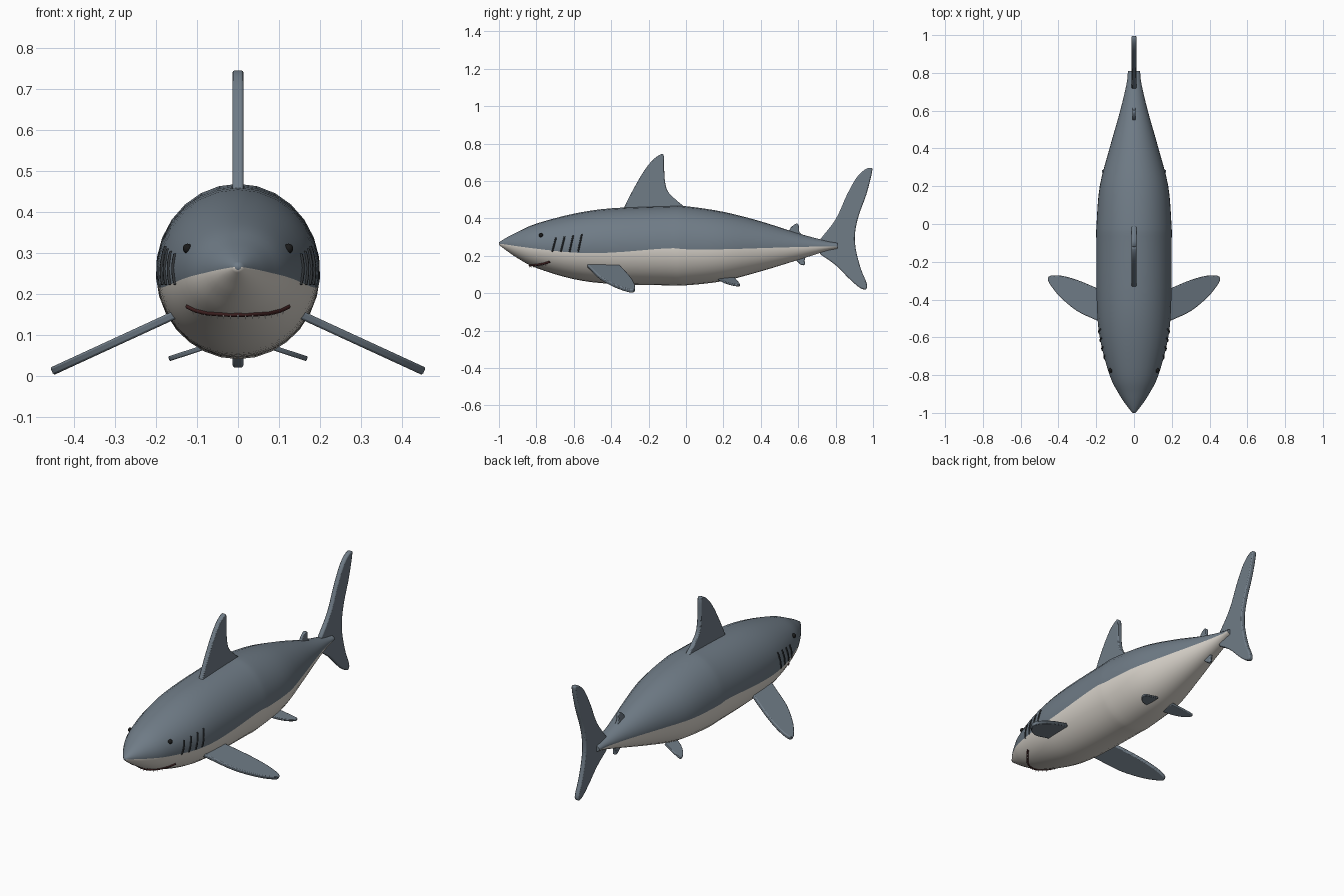
import bpy, bmesh, math
from mathutils import Vector

cube = bpy.data.objects.get("Cube")
if cube:
    bpy.data.objects.remove(cube, do_unlink=True)


def material(name, rgb, roughness=0.6):
    mat = bpy.data.materials.new(name)
    mat.use_nodes = True
    mat.diffuse_color = (*rgb, 1)
    shader = mat.node_tree.nodes["Principled BSDF"]
    shader.inputs["Base Color"].default_value = (*rgb, 1)
    shader.inputs["Roughness"].default_value = roughness
    return mat


slate = material("slate grey", (0.16, 0.2, 0.24))
cream = material("belly cream", (0.72, 0.68, 0.62))
charcoal = material("gill charcoal", (0.03, 0.035, 0.04))
black = material("eye black", (0.01, 0.01, 0.01))
maroon = material("mouth dark red", (0.05, 0.015, 0.015))
white = material("tooth white", (0.85, 0.85, 0.8))


def finish(name, bm, mats, angle=40):
    """Turn a bmesh into a smooth shaded object."""
    bmesh.ops.recalc_face_normals(bm, faces=bm.faces)
    mesh = bpy.data.meshes.new(name)
    bm.to_mesh(mesh)
    bm.free()
    for mat in mats:
        mesh.materials.append(mat)
    obj = bpy.data.objects.new(name, mesh)
    bpy.context.collection.objects.link(obj)
    bpy.ops.object.select_all(action="DESELECT")
    obj.select_set(True)
    bpy.context.view_layer.objects.active = obj
    bpy.ops.object.shade_smooth_by_angle(angle=math.radians(angle))
    return obj


def smooth_path(points, steps):
    """Catmull-Rom curve through points of any dimension."""
    pts = [Vector(p) for p in points]
    pts = [pts[0] * 2 - pts[1]] + pts + [pts[-1] * 2 - pts[-2]]
    out = []
    for a, b, c, d in zip(pts, pts[1:], pts[2:], pts[3:]):
        for i in range(steps):
            t = i / steps
            out.append((b * 2 + (c - a) * t + (a * 2 - b * 5 + c * 4 - d) * t**2
                        + (b * 3 - a - c * 3 + d) * t**3) / 2)
    return out + [pts[-2]]


# Body stations: y, top, bottom, half width, colour line height
stations = smooth_path([
    (-1, .272, .258, .008, .265), (-.96, .297, .228, .04, .26),
    (-.9, .328, .187, .08, .251), (-.8, .372, .135, .13, .238),
    (-.6, .425, .075, .182, .217), (-.4, .454, .05, .198, .217),
    (-.1, .466, .042, .2, .24), (0, .465, .042, .199, .235),
    (.2, .435, .065, .182, .235), (.4, .384, .117, .13, .241),
    (.6, .32, .178, .073, .247), (.74, .283, .222, .04, .25),
    (.81, .27, .237, .032, .251)], 4)


def section(y):
    for a, b in zip(stations, stations[1:]):
        if a[0] <= y <= b[0]:
            return a.lerp(b, (y - a[0]) / (b[0] - a[0]))
    return stations[-1]


def skin(y, z, side, lift=0.0):
    """Point on the body side at a given length and height."""
    _, top, bottom, width, _ = section(y)
    k = (z - (top + bottom) / 2) / ((top - bottom) / 2)
    return Vector((side * (width * math.sqrt(max(0, 1 - k * k)) + lift), y, z))


# Body: rings split exactly at the colour line
ARC = 14
bm = bmesh.new()
rings = []
for y, top, bottom, width, line in stations:
    mid, high = (top + bottom) / 2, (top - bottom) / 2
    start = math.asin((line - mid) / high)
    upper, lower = math.pi - 2 * start, math.pi + 2 * start
    angles = [start + upper * i / ARC for i in range(ARC)]
    angles += [start + upper + lower * i / ARC for i in range(ARC)]
    rings.append([bm.verts.new((width * math.cos(a), y, mid + high * math.sin(a)))
                  for a in angles])
for front, back in zip(rings, rings[1:]):
    for i in range(2 * ARC):
        j = (i + 1) % (2 * ARC)
        face = bm.faces.new((front[i], front[j], back[j], back[i]))
        face.material_index = 0 if i < ARC else 1
bm.faces.new(rings[0])
bm.faces.new(rings[-1])
finish("body", bm, [slate, cream], 60)


def fin(name, outline, place, normal, thickness):
    """Flat plate with a curved outline and softened rim."""
    bm = bmesh.new()
    half = Vector(normal).normalized() * thickness / 2
    verts = [bm.verts.new(Vector(place(*p)) - half) for p in smooth_path(outline, 4)]
    face = bm.faces.new(verts)
    grown = bmesh.ops.extrude_face_region(bm, geom=[face])["geom"]
    moved = [g for g in grown if isinstance(g, bmesh.types.BMVert)]
    bmesh.ops.translate(bm, verts=moved, vec=half * 2)
    obj = finish(name, bm, [slate])
    bevel = obj.modifiers.new("soft rim", "BEVEL")
    bevel.width = thickness * 0.25
    bevel.segments = 2
    bevel.limit_method = "ANGLE"
    bevel.angle_limit = math.radians(50)


def upright(y, z):
    return (0, y, z)


# Fins on the centre line
fin("dorsal_fin", [
    (-.34, .44), (-.29, .54), (-.23, .645), (-.18, .71), (-.135, .742),
    (-.118, .73), (-.115, .62), (-.1, .55), (-.06, .505), (0, .455)],
    upright, (1, 0, 0), .026)
fin("second_dorsal_fin", [
    (.54, .31), (.56, .35), (.59, .372), (.604, .36), (.605, .33), (.63, .3)],
    upright, (1, 0, 0), .018)
fin("anal_fin", [
    (.56, .21), (.59, .175), (.615, .152), (.635, .153), (.635, .18), (.65, .21)],
    upright, (1, 0, 0), .018)
fin("tail_fin", [
    (.715, .285), (.8, .395), (.86, .525), (.91, .615), (.955, .66), (.99, .67),
    (.994, .645), (.965, .53), (.925, .42), (.905, .33), (.907, .24), (.935, .13),
    (.967, .05), (.96, .02), (.925, .032), (.87, .08), (.8, .15), (.715, .21)],
    upright, (1, 0, 0), .026)

for side, label in ((1, "left"), (-1, "right")):
    # Paired fins slope down and outward
    fin(label + "_pectoral_fin", [
        (.13, -.54), (.2, -.508), (.3, -.46), (.39, -.385), (.445, -.315),
        (.453, -.285), (.43, -.272), (.37, -.277), (.28, -.305), (.13, -.37)],
        lambda x, y: (side * x, y, .141 - (x - .17) * .46),
        (side * .46, 0, 1), .02)
    fin(label + "_pelvic_fin", [
        (.05, .165), (.11, .2), (.15, .24), (.168, .275), (.16, .288),
        (.12, .28), (.05, .26)],
        lambda x, y: (side * x, y, .07 - (x - .08) * .33),
        (side * .33, 0, 1), .012)

    # Eye
    bm = bmesh.new()
    bmesh.ops.create_uvsphere(bm, u_segments=14, v_segments=10, radius=.012)
    bmesh.ops.translate(bm, verts=bm.verts, vec=skin(-.775, .31, side))
    finish(label + "_eye", bm, [black], 60)


def tube(name, points, radius, mat):
    curve = bpy.data.curves.new(name, "CURVE")
    curve.dimensions = "3D"
    curve.bevel_depth = radius
    curve.bevel_resolution = 2
    curve.use_fill_caps = True
    spline = curve.splines.new("POLY")
    spline.points.add(len(points) - 1)
    for point, co in zip(spline.points, points):
        point.co = (*co, 1)
    curve.materials.append(mat)
    obj = bpy.data.objects.new(name, curve)
    bpy.context.collection.objects.link(obj)


# Gill slits
for side, label in ((1, "left"), (-1, "right")):
    for n in range(4):
        y = -.715 + n * .046
        path = [skin(y + .02 * t / 6, .222 + (.075 + n * .006) * t / 6, side)
                for t in range(7)]
        tube(f"{label}_gill_{n + 1}", path, .0045, charcoal)

# Mouth line wrapping under the snout
half_mouth = smooth_path([(0, -.835, .141), (.04, -.825, .137), (.075, -.8, .138),
                          (.105, -.765, .148), (.127, -.728, .166)], 4)


def on_jaw(p):
    """Keep the mouth at its height, pulled onto the skin."""
    hull = section(p.y)
    mid, high = (hull[1] + hull[2]) / 2, (hull[1] - hull[2]) / 2
    reach = math.hypot(p.x / hull[3], (p.z - mid) / high)
    return Vector((p.x / reach, p.y, mid + (p.z - mid) / reach))


right_half = [on_jaw(p) for p in half_mouth]
left_half = [Vector((-p.x, p.y, p.z)) for p in right_half[:0:-1]]
mouth = left_half + right_half
tube("mouth", mouth, .006, maroon)

# Small teeth along the mouth
bm = bmesh.new()
for p in mouth[2:-2:2]:
    cone = bmesh.ops.create_cone(bm, segments=6, radius1=.0005, radius2=.003,
                                 depth=.014, cap_ends=True)
    bmesh.ops.translate(bm, verts=cone["verts"], vec=p + Vector((0, -.003, -.006)))
finish("teeth", bm, [white])
